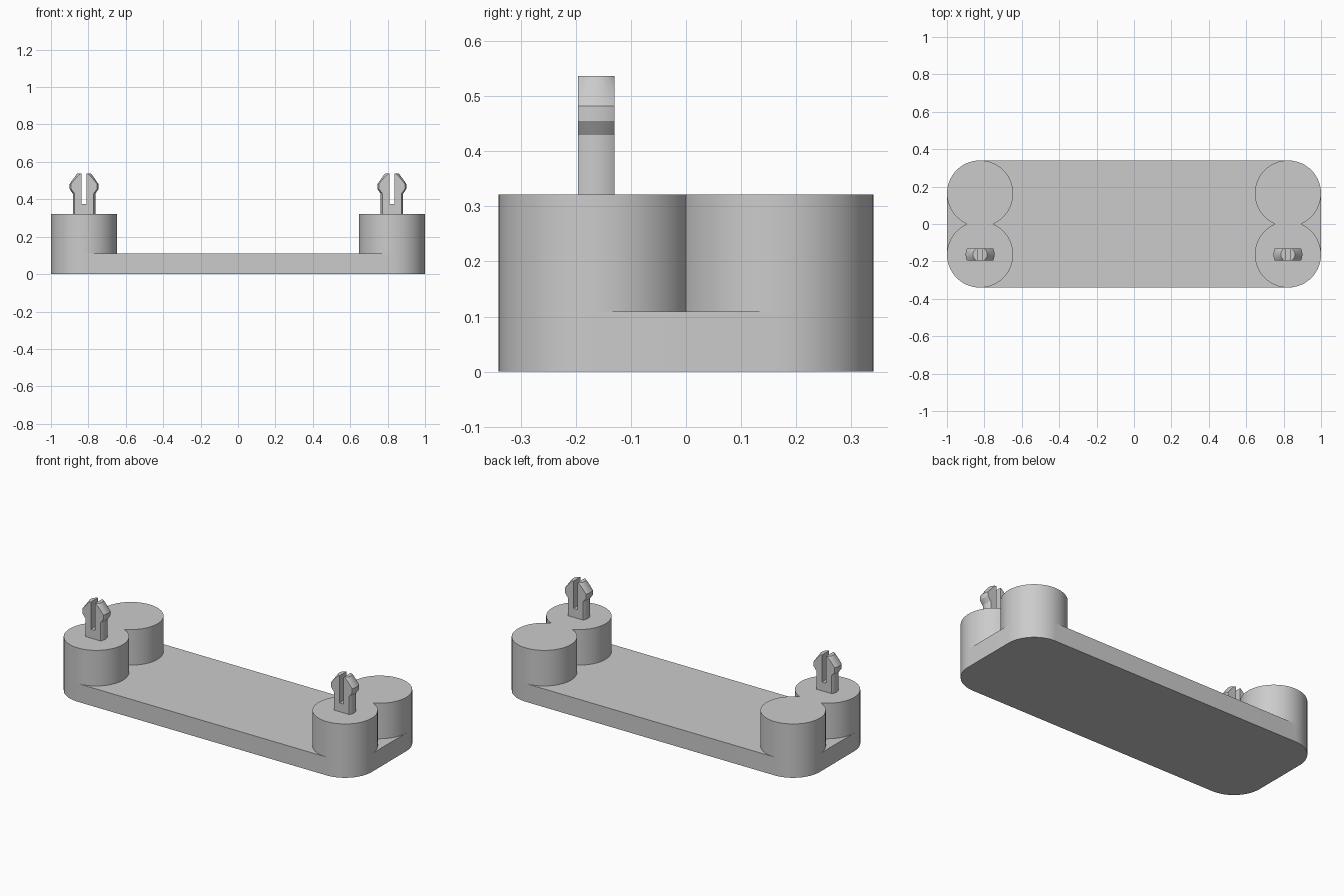
import bpy
import bmesh
from math import cos, sin, pi, radians
from mathutils import Vector

cube = bpy.data.objects.get("Cube")
if cube:
    bpy.data.objects.remove(cube)

RADIUS = 0.177
POST_X, POST_Y = 1 - RADIUS, 0.34 - RADIUS
PLATE_TOP, POST_TOP = 0.109, 0.322
PIN_HALF_DEPTH = 0.033

grey = bpy.data.materials.new("plain grey")
grey.use_nodes = True
colour = (0.6, 0.6, 0.6, 1)
grey.diffuse_color = colour
grey.node_tree.nodes["Principled BSDF"].inputs["Base Color"].default_value = colour


def make_object(name, bm, location=(0, 0, 0)):
    bmesh.ops.recalc_face_normals(bm, faces=bm.faces)
    mesh = bpy.data.meshes.new(name)
    bm.to_mesh(mesh)
    bm.free()
    mesh.materials.append(grey)
    obj = bpy.data.objects.new(name, mesh)
    obj.location = location
    bpy.context.collection.objects.link(obj)
    return obj


def smooth(obj):
    bpy.ops.object.select_all(action='DESELECT')
    obj.select_set(True)
    bpy.context.view_layer.objects.active = obj
    bpy.ops.object.shade_smooth_by_angle(angle=radians(20))


def extrude_outline(name, points, bottom, top):
    bm = bmesh.new()
    face = bm.faces.new([bm.verts.new((x, y, bottom)) for x, y in points])
    result = bmesh.ops.extrude_face_region(bm, geom=[face], use_keep_orig=True)
    verts = [v for v in result["geom"] if isinstance(v, bmesh.types.BMVert)]
    bmesh.ops.translate(bm, verts=verts, vec=(0, 0, top - bottom))
    obj = make_object(name, bm)
    smooth(obj)
    return obj


def arc(cx, cy, start, sweep, steps):
    angles = [start + sweep * i / steps for i in range(steps + 1)]
    return [(cx + RADIUS * cos(a), cy + RADIUS * sin(a)) for a in angles]


# Base plate with rounded corners
outline = []
for i, (sx, sy) in enumerate([(1, 1), (-1, 1), (-1, -1), (1, -1)]):
    outline += arc(sx * POST_X, sy * POST_Y, i * pi / 2, pi / 2, 16)
extrude_outline("base_plate", outline, 0, PLATE_TOP)

# Round posts, two at each end
for side, sx in (("left", 1), ("right", -1)):
    for end, sy in (("front", -1), ("back", 1)):
        circle = arc(sx * POST_X, sy * POST_Y, 0, 2 * pi, 64)[:-1]
        extrude_outline(f"{side}_{end}_post", circle, PLATE_TOP, POST_TOP)


# Barbed snap pin: a turned profile trimmed to a thin slab, then slotted
def snap_pin(name, x):
    profile = [(0.06, POST_TOP), (0.06, 0.43), (0.077, 0.455),
               (0.077, 0.482), (0.038, 0.537)]
    steps = 48
    bm = bmesh.new()
    rings = [[bm.verts.new((r * cos(2 * pi * i / steps),
                            r * sin(2 * pi * i / steps), z))
              for i in range(steps)] for r, z in profile]
    for low, high in zip(rings, rings[1:]):
        for i in range(steps):
            j = (i + 1) % steps
            bm.faces.new((low[i], low[j], high[j], high[i]))
    bm.faces.new(rings[0])
    bm.faces.new(rings[-1])
    for sign in (-1, 1):
        normal = Vector((0, sign, 0))
        cut = bmesh.ops.bisect_plane(
            bm, geom=bm.verts[:] + bm.edges[:] + bm.faces[:],
            plane_co=normal * PIN_HALF_DEPTH, plane_no=normal, clear_outer=True)
        edges = [e for e in cut["geom_cut"] if isinstance(e, bmesh.types.BMEdge)]
        bmesh.ops.edgeloop_fill(bm, edges=edges)
    pin = make_object(name, bm, (x, -POST_Y, 0))

    cutter_bm = bmesh.new()
    bmesh.ops.create_cube(cutter_bm, size=1)
    bmesh.ops.scale(cutter_bm, verts=cutter_bm.verts, vec=(0.028, 0.2, 0.3))
    cutter = make_object("slot_cutter", cutter_bm, (x, -POST_Y, 0.375 + 0.15))
    cutter.hide_render = True
    slot = pin.modifiers.new("slot", 'BOOLEAN')
    slot.operation = 'DIFFERENCE'
    slot.solver = 'EXACT'
    slot.object = cutter
    smooth(pin)
    bpy.ops.object.modifier_apply(modifier=slot.name)
    bpy.data.objects.remove(cutter)


snap_pin("left_snap_pin", POST_X)
snap_pin("right_snap_pin", -POST_X)
